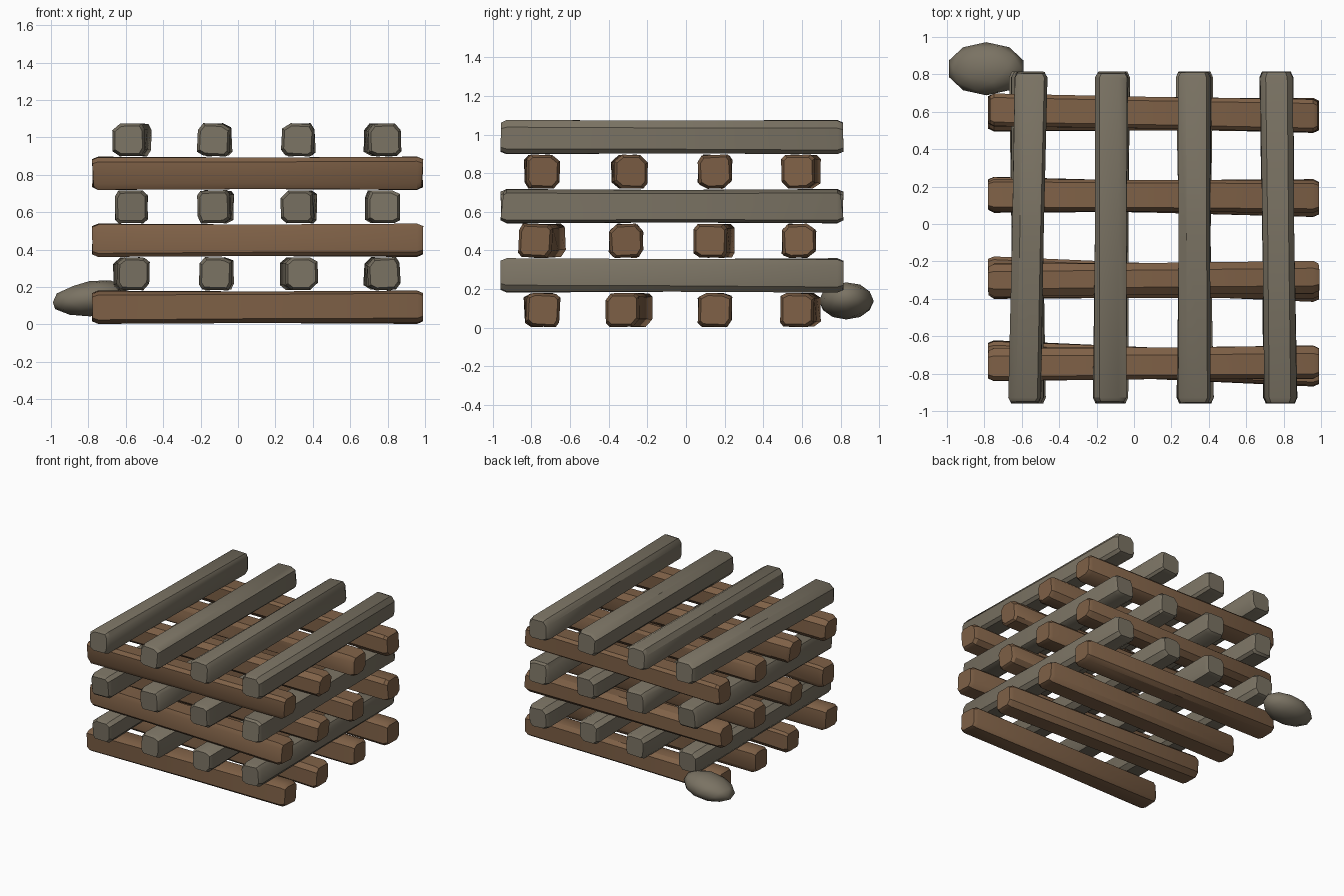
import bpy, bmesh, random
from math import cos, sin
from mathutils import Vector

cube = bpy.data.objects.get("Cube")
if cube:
    bpy.data.objects.remove(cube, do_unlink=True)
random.seed(7)


def material(name, rgb):
    mat = bpy.data.materials.new(name)
    mat.use_nodes = True
    mat.diffuse_color = (*rgb, 1)
    bsdf = mat.node_tree.nodes["Principled BSDF"]
    bsdf.inputs["Base Color"].default_value = (*rgb, 1)
    bsdf.inputs["Roughness"].default_value = 0.9
    return mat


brown = material("brown wood", (0.21, 0.118, 0.062))
grey = material("weathered grey", (0.195, 0.17, 0.125))


def finish(name, bm, mat, angle):
    bmesh.ops.recalc_face_normals(bm, faces=bm.faces)
    mesh = bpy.data.meshes.new(name)
    bm.to_mesh(mesh)
    bm.free()
    obj = bpy.data.objects.new(name, mesh)
    bpy.context.collection.objects.link(obj)
    mesh.materials.append(mat)
    bpy.ops.object.select_all(action="DESELECT")
    obj.select_set(True)
    bpy.context.view_layer.objects.active = obj
    bpy.ops.object.shade_smooth_by_angle(angle=angle)
    return obj


def section():
    """Rough-hewn square outline with uneven chamfered corners."""
    points = []
    h = 0.087
    for sx, sz in ((1, 1), (-1, 1), (-1, -1), (1, -1)):
        a, b = random.uniform(0.015, 0.045), random.uniform(0.015, 0.04)
        pair = [(sx * (h - a), sz * h), (sx * h, sz * (h - b))]
        points += pair if sx * sz < 0 else pair[::-1]
    return points


def log(name, along_x, start, end, z, mat):
    """Hewn log running from its start offset to its end offset."""
    bm = bmesh.new()
    outline = section()
    low, high = (-0.78, 0.99) if along_x else (-0.96, 0.815)
    twist = random.uniform(-0.06, 0.06)
    slant = random.uniform(-0.1, 0.1)
    rings = []
    for t, scale in ((0, 0.84), (0.018, 1), (0.5, 0.97), (0.982, 1), (1, 0.84)):
        turn = twist * (2 * t - 1)
        ring = []
        for u, v in outline:
            across = scale * (u * cos(turn) - v * sin(turn)) + start + (end - start) * t
            up = z + max(-0.089, min(0.089, scale * (u * sin(turn) + v * cos(turn))))
            run = low + (high - low) * t
            if t in (0, 1):
                run += (abs(slant) * 0.08 + slant * v) * (1 - 2 * t)
            co = (run, across, up) if along_x else (across, run, up)
            ring.append(bm.verts.new(co))
        rings.append(ring)
    n = len(outline)
    for r0, r1 in zip(rings, rings[1:]):
        for i in range(n):
            j = (i + 1) % n
            bm.faces.new((r0[i], r0[j], r1[j], r1[i]))
    bm.faces.new(rings[0])
    bm.faces.new(rings[-1])
    finish(name, bm, mat, 0.6)


# Six crossed layers, each log given by its offsets at both ends
layers = [
    ((-0.75, -0.74), (-0.26, -0.33), (0.15, 0.15), (0.61, 0.575)),
    ((-0.56, -0.58), (-0.12, -0.11), (0.34, 0.31), (0.78, 0.76)),
    ((-0.71, -0.78), (-0.31, -0.31), (0.165, 0.125), (0.585, 0.585)),
    ((-0.57, -0.57), (-0.13, -0.11), (0.315, 0.335), (0.78, 0.765)),
    ((-0.75, -0.74), (-0.30, -0.285), (0.15, 0.15), (0.61, 0.58)),
    ((-0.585, -0.55), (-0.13, -0.12), (0.32, 0.325), (0.785, 0.76)),
]
for level, offsets in enumerate(layers):
    crosswise = level % 2 == 0
    for k, (start, end) in enumerate(offsets):
        kind = "cross_log" if crosswise else "long_log"
        log(f"{kind}_{level + 1}_{k + 1}", crosswise, start, end,
            0.092 + 0.179 * level, brown if crosswise else grey)

# Faceted stone resting by the back right corner
bm = bmesh.new()
bmesh.ops.create_icosphere(bm, subdivisions=2, radius=1)
for v in bm.verts:
    x, y, z = v.co
    z *= 0.095 * (1 + 0.12 * x)
    v.co = Vector((-0.79 + 0.21 * x, 0.83 + 0.142 * y, 0.138 + z + 0.02 * x))
finish("corner_stone", bm, grey, 0.7)
